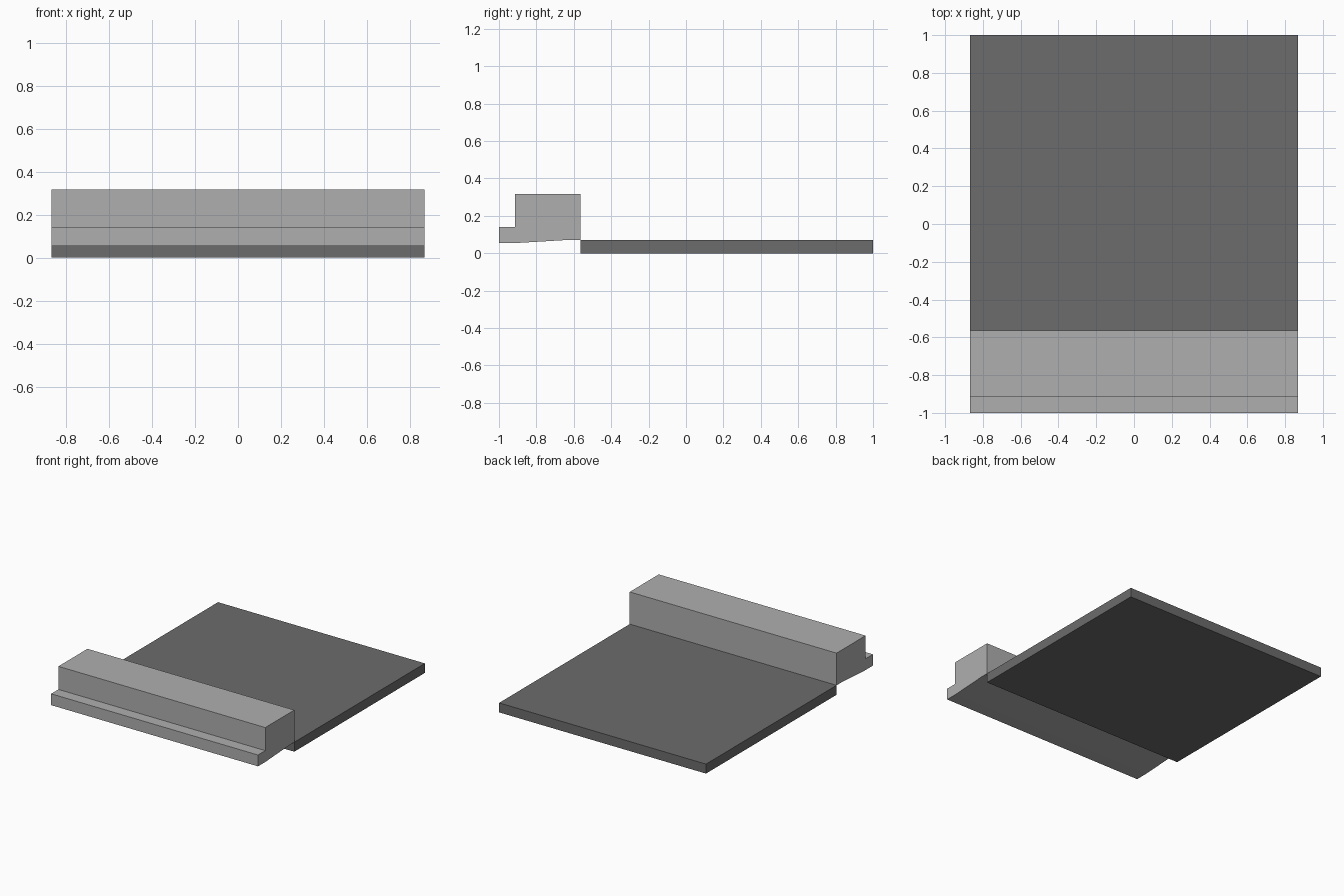
import bpy

if "Cube" in bpy.data.objects:
    bpy.data.objects.remove(bpy.data.objects["Cube"])

HALF_WIDTH = 0.868


def material(name, v):
    m = bpy.data.materials.new(name)
    m.diffuse_color = (v, v, v, 1)
    m.use_nodes = True
    m.node_tree.nodes["Principled BSDF"].inputs["Base Color"].default_value = m.diffuse_color
    return m


def extrude_profile(name, profile, mat):
    """Extrude a (y, z) outline, counter-clockwise from +x, across the width."""
    n = len(profile)
    verts = [(x, y, z) for x in (-HALF_WIDTH, HALF_WIDTH) for y, z in profile]
    faces = [tuple(reversed(range(n))), tuple(range(n, 2 * n))]
    faces += [(i, (i + 1) % n, n + (i + 1) % n, n + i) for i in range(n)]
    mesh = bpy.data.meshes.new(name)
    mesh.from_pydata(verts, [], faces)
    mesh.materials.append(mat)
    obj = bpy.data.objects.new(name, mesh)
    bpy.context.collection.objects.link(obj)
    return obj


light = material("light grey", 0.43)
dark = material("dark grey", 0.15)

# Flat base slab
extrude_profile("base_slab", [(-0.565, 0), (1, 0), (1, 0.072), (-0.565, 0.072)], dark)

# Stepped front block with a slightly sloping underside
extrude_profile("front_block", [
    (-1, 0.055), (-0.905, 0.055), (-0.62, 0.072), (-0.565, 0.072),
    (-0.565, 0.316), (-0.913, 0.316), (-0.913, 0.141), (-1, 0.141)], light)
